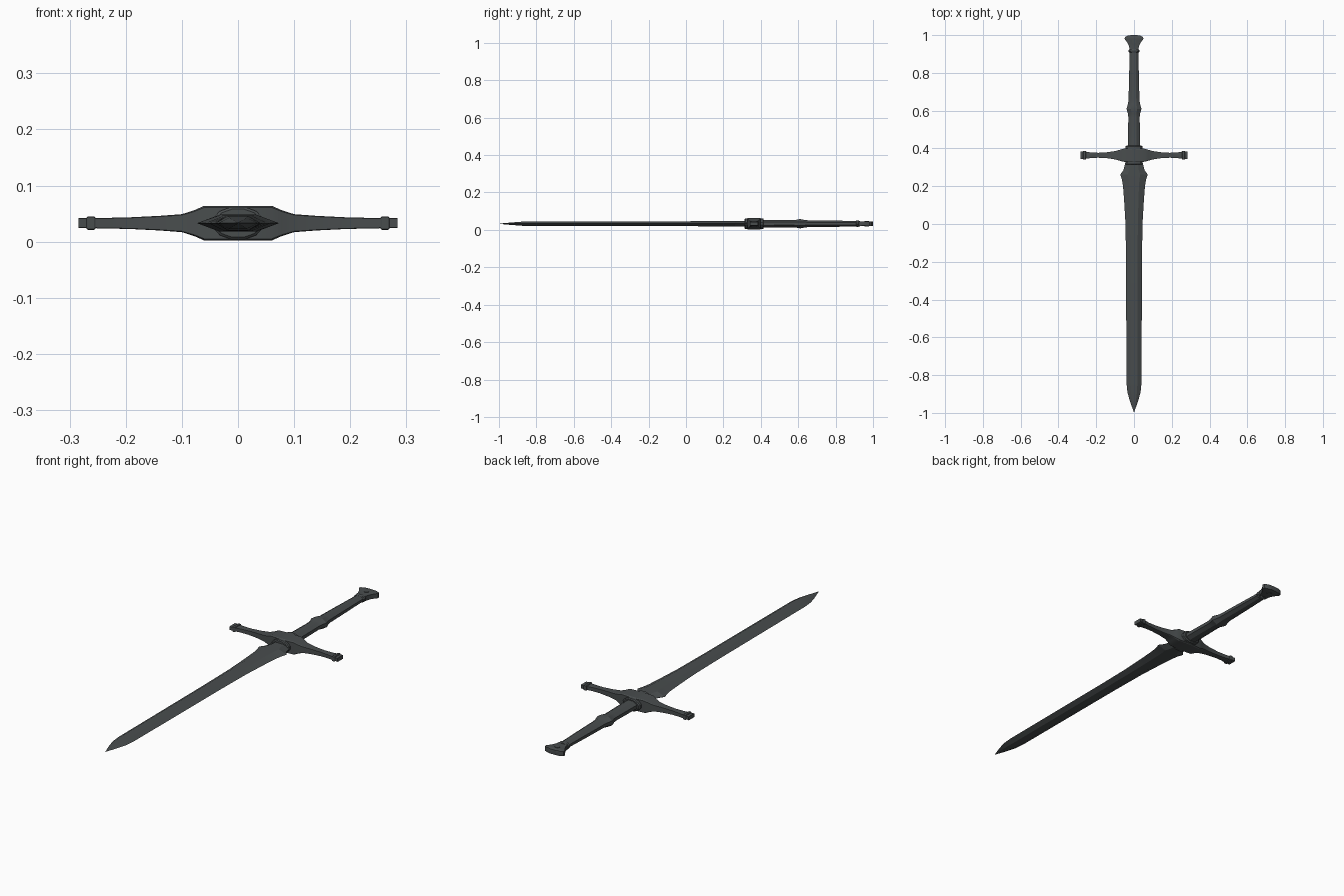
import bpy, bmesh, math
from mathutils import Vector

ZC = 0.033   # height of the sword's centre line
GY = 0.364   # guard position along the sword

steel = bpy.data.materials.new("dark steel")
steel.diffuse_color = (0.066, 0.074, 0.076, 1)


def ring_shape(n):
    """Unit n-gon with a flat top and bottom."""
    return [(math.cos(2 * math.pi * (i + 0.5) / n) / math.cos(math.pi / n),
             math.sin(2 * math.pi * (i + 0.5) / n) / math.cos(math.pi / n)) for i in range(n)]


OCT = ring_shape(8)
ROUND = ring_shape(12)
BLADE = [(1, 0), (0.45, 1), (-0.45, 1), (-1, 0), (-0.45, -1), (0.45, -1)]
BLOCK = [(1, -0.9), (1, 0.9), (0.85, 1), (-0.85, 1), (-1, 0.9), (-1, -0.9), (-0.85, -1), (0.85, -1)]


def loft(name, stations, shape, axis="y", mirror=False, smooth=25):
    """Skin cross-sections (position, half width, half height) along an axis."""
    bm = bmesh.new()
    for s in ((1, -1) if mirror else (1,)):
        rings = []
        for pos, w, h in stations:
            ring = []
            for u, v in shape:
                if axis == "y":
                    p = Vector((u * w, pos, ZC + v * h))
                else:
                    p = Vector((s * pos, GY + u * w, ZC + v * h))
                ring.append(bm.verts.new(p))
            rings.append(ring)
        n = len(shape)
        for a, b in zip(rings, rings[1:]):
            for i in range(n):
                bm.faces.new((a[i], a[(i + 1) % n], b[(i + 1) % n], b[i]))
        bm.faces.new(rings[0])
        bm.faces.new(rings[-1])
    bmesh.ops.recalc_face_normals(bm, faces=bm.faces)
    me = bpy.data.meshes.new(name)
    bm.to_mesh(me)
    bm.free()
    ob = bpy.data.objects.new(name, me)
    bpy.context.collection.objects.link(ob)
    me.materials.append(steel)
    bpy.context.view_layer.objects.active = ob
    ob.select_set(True)
    bpy.ops.object.shade_smooth_by_angle(angle=math.radians(smooth))
    ob.select_set(False)
    return ob


# blade with pointed tip, flared base and barbed shoulders
loft("blade", [(-0.995, 0.001, 0.001), (-0.94, 0.021, 0.006), (-0.89, 0.035, 0.010),
               (-0.84, 0.040, 0.013), (-0.2, 0.042, 0.013), (0.0, 0.045, 0.013),
               (0.12, 0.052, 0.014), (0.2, 0.058, 0.014), (0.235, 0.064, 0.015),
               (0.262, 0.073, 0.015), (0.285, 0.056, 0.015), (0.34, 0.042, 0.015)],
     BLADE, smooth=15)

# crossguard: thick middle block sweeping into two thin arms
loft("guard_arms", [(0.0, 0.038, 0.031), (0.06, 0.034, 0.031), (0.078, 0.028, 0.023),
                    (0.1, 0.022, 0.016), (0.14, 0.016, 0.013), (0.19, 0.013, 0.0105),
                    (0.23, 0.015, 0.0095), (0.256, 0.019, 0.009), (0.284, 0.021, 0.009)],
     BLOCK, axis="x", mirror=True)

# bands near the arm ends
loft("guard_bands", [(0.254, 0.021, 0.010), (0.257, 0.023, 0.012),
                     (0.267, 0.023, 0.012), (0.270, 0.021, 0.010)],
     BLOCK, axis="x", mirror=True)

# collars on both sides of the guard
for name, y0, y1 in (("blade_collar", 0.314, 0.334), ("grip_collar", 0.394, 0.415)):
    loft(name, [(y0, 0.040, 0.025), (y0 + 0.004, 0.045, 0.029),
                (y1 - 0.004, 0.045, 0.029), (y1, 0.040, 0.025)], ROUND)

# two-part grip with a swelling in the middle
loft("grip", [(0.40, 0.033, 0.021), (0.44, 0.032, 0.020), (0.565, 0.030, 0.019),
              (0.585, 0.032, 0.020), (0.61, 0.040, 0.025), (0.635, 0.032, 0.020),
              (0.655, 0.029, 0.018), (0.78, 0.026, 0.017), (0.93, 0.022, 0.014)], OCT)

# ring below the pommel
loft("pommel_ring", [(0.908, 0.024, 0.015), (0.912, 0.028, 0.017),
                     (0.922, 0.028, 0.017), (0.926, 0.024, 0.015)], ROUND)

# fan-shaped pommel
loft("pommel", [(0.92, 0.022, 0.013), (0.94, 0.026, 0.012), (0.958, 0.034, 0.012),
                (0.972, 0.044, 0.0125), (0.98, 0.050, 0.0125), (0.99, 0.048, 0.0125),
                (0.997, 0.034, 0.012), (1.0, 0.015, 0.011)], BLOCK)

# small stud through the pommel
bpy.ops.mesh.primitive_cylinder_add(vertices=12, radius=0.012, depth=0.029, location=(0, 0.967, ZC))
stud = bpy.context.object
stud.name = "pommel_stud"
stud.data.materials.append(steel)
